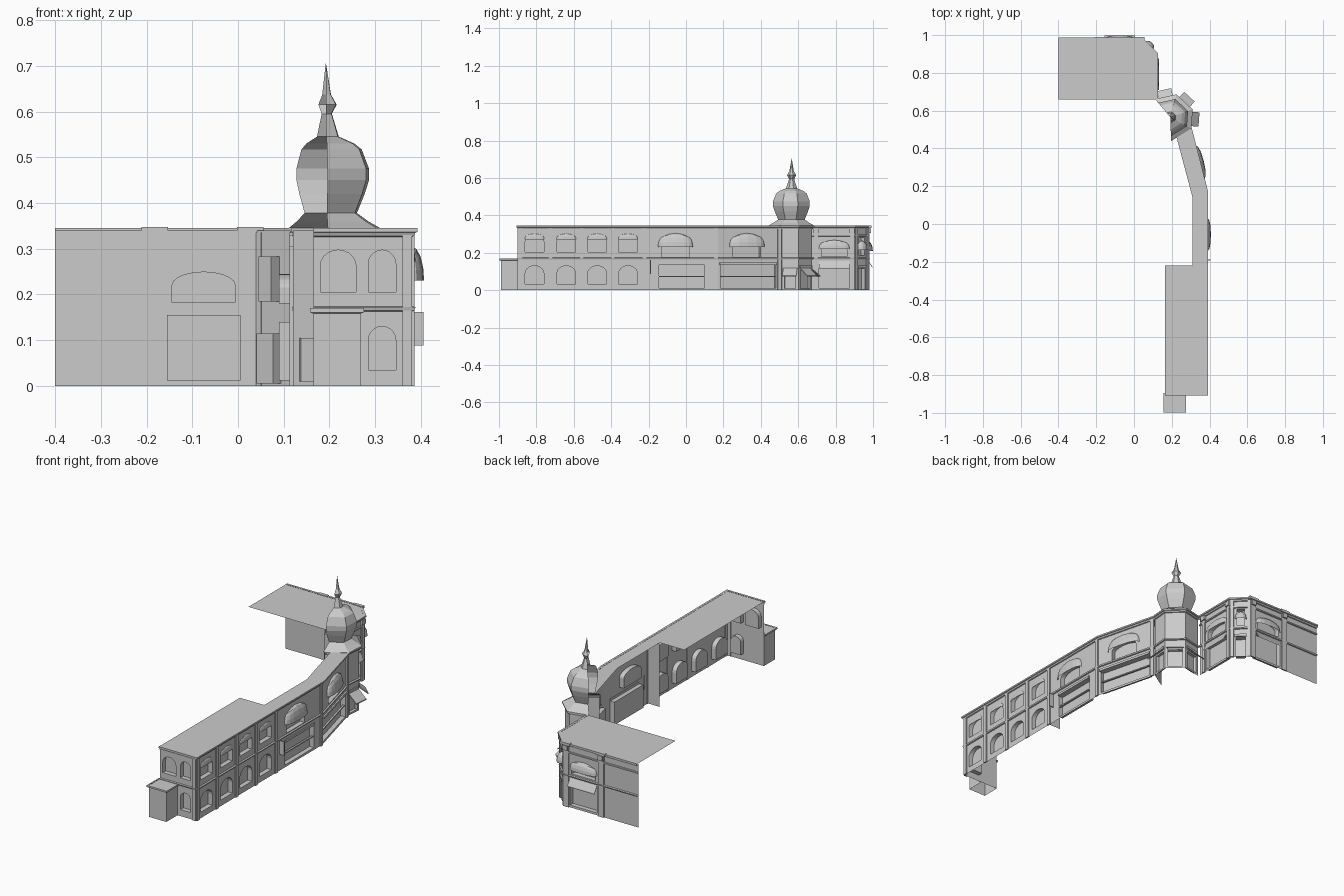
import bpy, bmesh
from math import sin, cos, pi, radians, hypot
from mathutils import Vector
from mathutils.geometry import tessellate_polygon

if "Cube" in bpy.data.objects:
    bpy.data.objects.remove(bpy.data.objects["Cube"])


def make(name, verts, faces):
    me = bpy.data.meshes.new(name)
    me.from_pydata([tuple(v) for v in verts], [], faces)
    bm = bmesh.new()
    bm.from_mesh(me)
    bmesh.ops.remove_doubles(bm, verts=bm.verts, dist=1e-5)
    bmesh.ops.recalc_face_normals(bm, faces=bm.faces)
    bm.to_mesh(me)
    bm.free()
    ob = bpy.data.objects.new(name, me)
    bpy.context.collection.objects.link(ob)
    return ob


class Side:
    """Wall frame: u along the wall, o outward, z up."""
    def __init__(self, p, q):
        self.p, self.len = p, hypot(q[0] - p[0], q[1] - p[1])
        self.d = ((q[0] - p[0]) / self.len, (q[1] - p[1]) / self.len)

    def at(self, u, o, z):
        dx, dy = self.d
        return Vector((self.p[0] + dx * u + dy * o, self.p[1] + dy * u - dx * o, z))

    def wall(self, name, openings, top=0.34, depth=0.025):
        loops = [[(0, 0), (self.len, 0), (self.len, top), (0, top)]]
        for u0, u1, z0, z1, rise in openings:
            c, r = (u0 + u1) / 2, (u1 - u0) / 2
            head = [(c + r * cos(a * pi / 10), z1 - rise + rise * sin(a * pi / 10)) for a in range(11)]
            loops.append([(u0, z0), (u1, z0)] + (head if rise else [(u1, z1), (u0, z1)]))
        verts = [self.at(u, 0, z) for l in loops for u, z in l]
        faces = list(tessellate_polygon([[Vector((u, z, 0)) for u, z in l] for l in loops]))
        start = 4
        for l in loops[1:]:
            n, b = len(l), len(verts)
            verts += [self.at(u, -depth, z) for u, z in l]
            faces += [(start + i, start + (i + 1) % n, b + (i + 1) % n, b + i) for i in range(n)]
            faces.append(tuple(range(b, b + n)))
            start += n
        make(name, verts, faces)

    def prism(self, name, u0, u1, profile):
        n = len(profile)
        verts = [self.at(u, o, z) for u in (u0, u1) for o, z in profile]
        faces = [(i, (i + 1) % n, n + (i + 1) % n, n + i) for i in range(n)]
        make(name, verts, faces + [tuple(range(n)), tuple(range(n, 2 * n))])

    def box(self, name, u0, u1, z0, z1, o):
        self.prism(name, u0, u1, [(-0.002, z0), (o, z0), (o, z1), (-0.002, z1)])

    def awning(self, name, u0, u1, z_out, z_wall, o):
        self.prism(name, u0, u1, [(0, z_wall), (o, z_out), (o, z_out - .006), (0, z_wall - .006)])

    def canopy(self, name, u0, u1, z0, z1, o):
        # bulging half-dome window canopy
        c, w, verts, faces, m = (u0 + u1) / 2, (u1 - u0) / 2, [], [], 9
        for k in range(5):
            t = k * pi / 8
            for i in range(m):
                s = pi * i / (m - 1)
                x = abs(cos(s)) ** .7 * (1 if cos(s) > 0 else -1)
                verts.append(self.at(c + w * x * (.7 + .3 * cos(t)), o * sin(s) * cos(t),
                                     z0 + (z1 - z0) * sin(t) * (1 - .25 * x * x)))
        for k in range(4):
            faces += [(k * m + i, k * m + i + 1, k * m + m + i + 1, k * m + m + i) for i in range(m - 1)]
        make(name, verts, faces)

    def pilaster(self, u0, u1, top=.335):
        self.box("pilaster", u0, u1, 0, top, .006)


def sweep(name, path, profile):
    """Mitred moulding: profile of (outward, z) along an open plan path."""
    sides = [Side(a, b) for a, b in zip(path, path[1:])]
    verts, n = [], len(profile)
    for i, p in enumerate(path):
        a, b = sides[max(i - 1, 0)].d, sides[min(i, len(sides) - 1)].d
        k = 1 + a[0] * b[0] + a[1] * b[1]
        mx, my = (a[1] + b[1]) / k, -(a[0] + b[0]) / k
        verts += [(p[0] + mx * o, p[1] + my * o, z) for o, z in profile]
    make(name, verts, [(i * n + j, i * n + j + 1, i * n + n + j + 1, i * n + n + j)
                       for i in range(len(sides)) for j in range(n - 1)])


def trims(name, path):
    sweep(name + "_cornice", path, [(0, .326), (.005, .328), (.008, .335), (.012, .337), (.012, .345), (0, .345)])
    sweep(name + "_floor_band", path, [(0, .163), (.006, .165), (.008, .172), (0, .174)])


# plan lines of the two wings and the tower
south = [(.165, -.895), (.38, -.895), (.38, .17), (.293, .51)]
north = [(.115, .66), (.115, .9), (.04, .975), (-.4, .975)]
cx, cy = .192, .565
angles = [radians(a) for a in (-88, -28, 19, 75, 130)]
ring = lambda r: [(cx + r * cos(a), cy + r * sin(a)) for a in angles]

# south end wall
s = Side(south[0], south[1])
s.wall("south_end_wall", [(.015, .093, .205, .297, .035), (.12, .18, .205, .297, .03), (.12, .18, .035, .13, .03)])
s.pilaster(.195, .215)

# long east facade with arched windows, one shop bay and one canopy window
s = Side(south[1], south[2])
arches = [(y + .895 - .05, y + .895 + .05, z0, z1, .04)
          for y in (-.81, -.64, -.475, -.31) for z0, z1 in ((.205, .298), (.032, .13))]
s.wall("east_wall", arches + [(.75, .995, .012, .135, 0), (.765, .915, .178, .26, .03)])
for y in (-.895, -.735, -.567, -.402, -.232, .15):
    s.pilaster(y + .895, y + .915)
for u0, u1, z0, z1, r in arches[::2]:
    s.canopy("window_hood", u0 - .002, u1 + .002, .272, .302, .008)
s.canopy("east_canopy", .745, .932, .23, .305, .027)
s.box("shop_fascia", .75, .995, .135, .147, .006)
s.box("shop_sill", .75, .995, .07, .076, -.012)
s.box("hanging_sign", .703, .708, .088, .162, .026)

# angled east facade
s = Side(south[2], south[3])
s.wall("angled_wall", [(.015, .32, .012, .135, 0), (.085, .235, .178, .26, .03)])
s.canopy("angled_canopy", .063, .258, .23, .305, .03)
s.box("shop_fascia", .01, .325, .135, .147, .008)
s.box("shop_sill", .02, .315, .07, .076, -.012)
s.pilaster(.33, .35)
trims("south", south)

# roof and partition of the south wing
plan = south + [(.225, .46), (.31, .14), (.31, -.22), (.165, -.22)]
make("south_roof", [(x, y, .344) for x, y in plan], [tuple(range(len(plan)))])
Side((.31, -.22), (.38, -.22)).wall("partition", [])

# low annex at the south end
annex = [(.165, -.895), (.165, -.99), (.268, -.99), (.268, -.895)]
for a, b in zip(annex, annex[1:]):
    Side(a, b).wall("annex_wall", [], top=.168)
sweep("annex_cornice", annex, [(0, .158), (.008, .161), (.008, .17), (0, .17)])
make("annex_roof", [(x, y, .169) for x, y in annex], [(0, 1, 2, 3)])

# north wing, east-facing wall
s = Side(north[0], north[1])
s.wall("north_wing_east_wall", [(.05, .215, .012, .14, 0), (.065, .2, .18, .245, .03)])
s.canopy("east_facing_canopy", .05, .215, .22, .268, .018)
s.awning("shop_awning", .05, .215, .122, .155, .018)
for u in (.025, .218):
    s.pilaster(u, u + .02)
    s.box("pilaster_block", u - .004, u + .024, .305, .33, .012)

# chamfered corner with door and narrow window
s = Side(north[1], north[2])
s.wall("corner_wall", [(.03, .08, .005, .115, 0), (.035, .075, .185, .283, 0)])
s.canopy("corner_canopy", .025, .085, .215, .265, .028)
s.box("door_fascia", .025, .085, .118, .132, .008)
for u in (.002, .09):
    s.pilaster(u, u + .018)

# north facade
s = Side(north[2], north[3])
s.wall("north_wall", [(.035, .195, .012, .155, 0), (.045, .185, .182, .25, .03)])
s.canopy("north_canopy", .035, .195, .21, .26, .024)
s.awning("shop_awning", .035, .195, .125, .16, .022)
for u in (-.004, .205):
    s.pilaster(u, u + .034)
    s.box("pilaster_block", u + .004, u + .03, .305, .33, .014)
    s.box("cornice_block", u - .012, u + .046, .333, .347, .016)
trims("north", north)
sweep("frieze_band", north, [(0, .288), (.006, .29), (.006, .297), (0, .298)])
plan = north + [(-.4, .66)]
make("north_roof", [(x, y, .344) for x, y in plan], [tuple(range(len(plan)))])

# corner tower: faceted wall, shop openings and slanted awnings
pts = ring(.112)
for i, (a, b) in enumerate(zip(pts, pts[1:])):
    s = Side(a, b)
    e = s.len
    s.wall("tower_wall", [(.015, e - .015, .01, .105, 0)] if i else [], depth=.015)
    if i:
        s.awning("tower_awning", e / 2 - .038, e / 2 + .038, .078, .12, .05)
        s.box("tower_fascia", .008, e - .008, .12, .132, .006)
trims("tower", pts)

# open-backed onion dome and finial, radius by height
sweep("tower_skirt_roof", [(cx + .001 * cos(a), cy + .001 * sin(a)) for a in angles], [(0, .345), (0, .345)])
bpy.data.objects.remove(bpy.data.objects["tower_skirt_roof"])


def dome(name, profile):
    n = len(angles)
    verts = [(x, y, z) for r, z in profile for x, y in [p for p in ring(r)]]
    make(name, verts, [(k * n + i, k * n + i + 1, k * n + n + i + 1, k * n + n + i)
                       for k in range(len(profile) - 1) for i in range(n - 1)])


dome("tower_skirt", [(.126, .345), (.098, .36), (.072, .378)])
dome("onion_dome", [(.072, .378), (.09, .42), (.1, .45), (.1, .475), (.083, .517), (.066, .53), (.03, .545)])
dome("finial", [(.03, .545), (.014, .595), (.025, .615), (.012, .637), (.0005, .705)])
